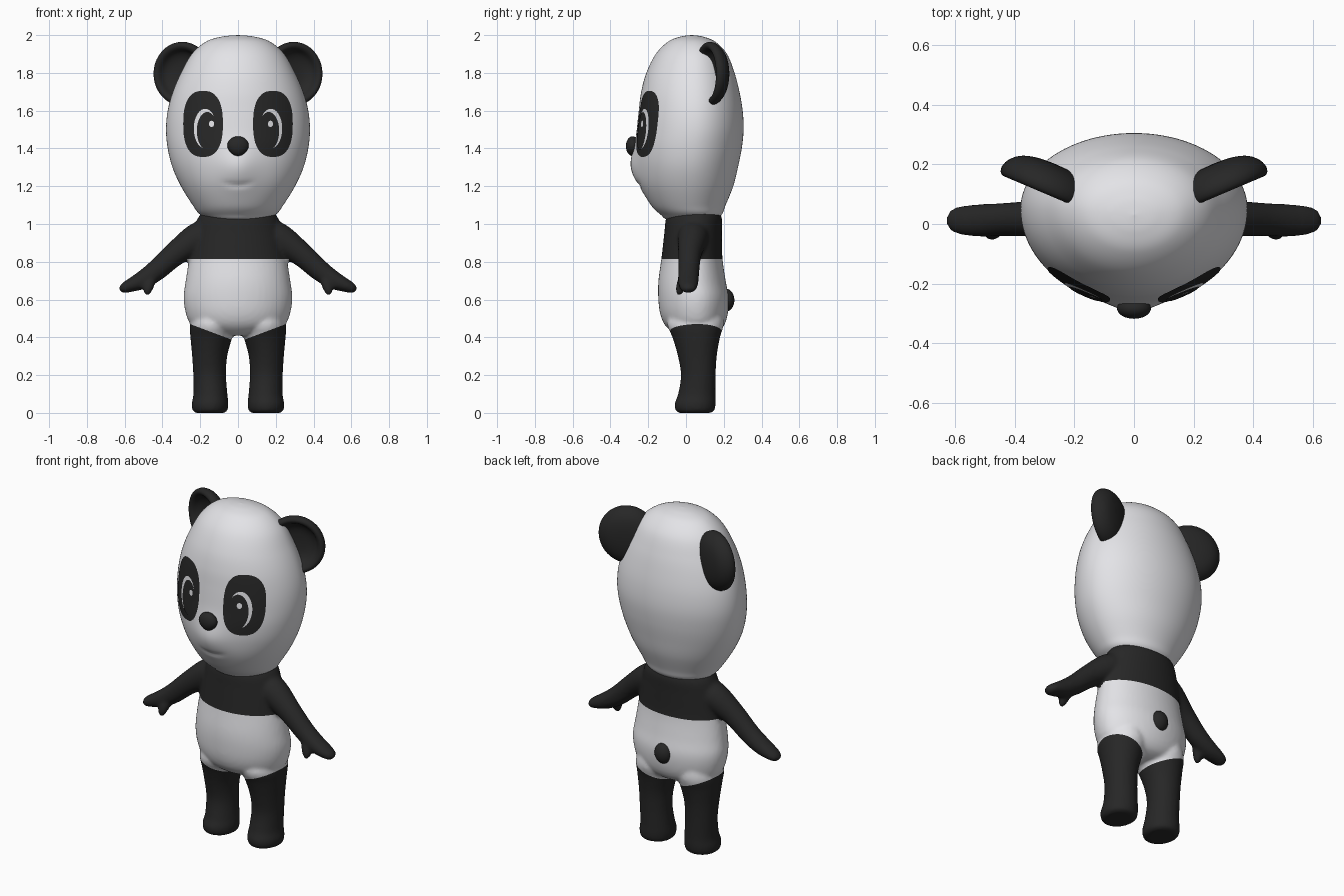
import bpy, bmesh, math
from mathutils import Vector, Matrix
from mathutils.bvhtree import BVHTree

if "Cube" in bpy.data.objects:
    bpy.data.objects.remove(bpy.data.objects["Cube"])


def material(name, rgb):
    m = bpy.data.materials.new(name)
    m.diffuse_color = (*rgb, 1)
    m.use_nodes = True
    m.node_tree.nodes["Principled BSDF"].inputs["Base Color"].default_value = m.diffuse_color
    return m


WHITE = material("white_fur", (0.8, 0.8, 0.83))
BLACK = material("black_fur", (0.02, 0.02, 0.02))


def finish(name, bm, *mats):
    mesh = bpy.data.meshes.new(name)
    bm.to_mesh(mesh)
    bm.free()
    for m in mats:
        mesh.materials.append(m)
    for p in mesh.polygons:
        p.use_smooth = True
    ob = bpy.data.objects.new(name, mesh)
    bpy.context.collection.objects.link(ob)
    return ob


def refine(rows, steps):
    """Smooth curve through the rows of a profile."""
    out = []
    n = len(rows)
    for i in range(n - 1):
        a, b, c, d = (rows[max(0, min(n - 1, i + k))] for k in (-1, 0, 1, 2))
        for s in range(steps):
            t = s / steps
            out.append([0.5 * (2 * q + (r - p) * t + (2 * p - 5 * q + 4 * r - u) * t * t
                               + (3 * q - p - 3 * r + u) * t ** 3)
                        for p, q, r, u in zip(a, b, c, d)])
    return out + [list(rows[-1])]


def skin_rings(bm, rings):
    loops = [[bm.verts.new(p) for p in ring] for ring in rings]
    n = len(loops[0])
    for a, b in zip(loops, loops[1:]):
        for i in range(n):
            j = (i + 1) % n
            bm.faces.new((a[i], a[j], b[j], b[i]))
    bm.faces.new(loops[0][::-1])
    bm.faces.new(loops[-1])


def loft(bm, rows, steps=5, n=48, mid=0.55):
    """Rows: height, centre x, half width, front y, back y."""
    rings = []
    for z, cx, w, yf, yb in refine(rows, steps):
        yc = yf + mid * (yb - yf)
        ring = []
        for i in range(n):
            a = 2 * math.pi * i / n
            s = math.sin(a)
            ring.append((cx + max(w, 0.0005) * math.cos(a),
                         yc + s * ((yb - yc) if s > 0 else (yc - yf)), z))
        rings.append(ring)
    skin_rings(bm, rings)


def tube(bm, rows, steps=4, n=20):
    """Rows: x, y, z, radius in the front plane, radius in depth."""
    pts = refine(rows, steps)
    rings = []
    for k, (x, y, z, r, ry) in enumerate(pts):
        t = Vector(pts[min(k + 1, len(pts) - 1)][:3]) - Vector(pts[max(k - 1, 0)][:3])
        up = t.cross(Vector((0, 1, 0))).normalized()
        side = up.cross(t).normalized()
        rings.append([Vector((x, y, z)) + up * r * math.cos(a) + side * ry * math.sin(a)
                      for a in (2 * math.pi * i / n for i in range(n))])
    skin_rings(bm, rings)


def clean(bm):
    bmesh.ops.remove_doubles(bm, verts=bm.verts, dist=0.0008)
    bmesh.ops.recalc_face_normals(bm, faces=bm.faces)


# Head with muzzle and mouth crease
bm = bmesh.new()
loft(bm, [(1.015, 0, 0, 0.03, 0.05), (1.02, 0, 0.13, -0.09, 0.15), (1.05, 0, 0.2, -0.135, 0.19),
          (1.1, 0, 0.24, -0.185, 0.21), (1.2, 0, 0.302, -0.238, 0.25), (1.3, 0, 0.347, -0.262, 0.275),
          (1.4, 0, 0.372, -0.268, 0.295), (1.5, 0, 0.381, -0.26, 0.305), (1.6, 0, 0.372, -0.25, 0.3),
          (1.7, 0, 0.345, -0.237, 0.283), (1.8, 0, 0.302, -0.21, 0.257), (1.9, 0, 0.245, -0.16, 0.217),
          (1.965, 0, 0.17, -0.095, 0.155), (1.992, 0, 0.085, -0.03, 0.09), (2.0, 0, 0, 0.03, 0.031)],
     steps=8, n=96)
clean(bm)
for v in bm.verts:
    x, y, z = v.co
    if y < 0:
        v.co.y -= 0.03 * math.exp(-(x / 0.1) ** 2 - ((z - 1.3) / 0.1) ** 2)
        smile = 1.205 + 2.5 * x * x
        v.co.y += 0.008 * math.exp(-((z - smile) / 0.014) ** 2 - (x / 0.07) ** 4)
surface = BVHTree.FromBMesh(bm)
finish("head", bm, WHITE)


def face_plate(name, cx, cz, hw, hh, power, lift, mat, rings=8, n=48):
    """Thin oval that follows the face."""
    bm = bmesh.new()
    def put(k, a):
        c, s = math.cos(a), math.sin(a)
        r = k / rings
        x = cx + r * hw * math.copysign(abs(c) ** (2 / power), c)
        z = cz + r * hh * math.copysign(abs(s) ** (2 / power), s)
        hit = surface.ray_cast(Vector((x, -2, z)), Vector((0, 1, 0)))[0]
        return bm.verts.new((x, hit.y - lift, z))
    centre = put(0, 0)
    loops = [[put(k, 2 * math.pi * i / n) for i in range(n)] for k in range(1, rings + 1)]
    for i in range(n):
        j = (i + 1) % n
        bm.faces.new((centre, loops[0][i], loops[0][j]))
        for a, b in zip(loops, loops[1:]):
            bm.faces.new((a[i], b[i], b[j], a[j]))
    finish(name, bm, mat)


# Eyes, the glints both sit towards the same side
for s, tag, glint in ((-1, "left", -0.14), (1, "right", 0.172)):
    face_plate("eye_patch_" + tag, s * 0.185, 1.53, 0.105, 0.175, 2.5, 0.003, BLACK)
    face_plate("eye_white_" + tag, s * 0.174, 1.505, 0.06, 0.105, 2, 0.005, WHITE)
    face_plate("iris_" + tag, s * 0.163, 1.493, 0.055, 0.1, 2, 0.007, BLACK)
    face_plate("glint_" + tag, glint, 1.53, 0.014, 0.017, 2, 0.009, WHITE, 3, 16)


def ball(name, loc, size):
    bm = bmesh.new()
    bmesh.ops.create_uvsphere(bm, u_segments=32, v_segments=20, radius=1,
                              matrix=Matrix.Translation(loc) @ Matrix.Diagonal((*size, 1)))
    return finish(name, bm, BLACK)


# Nose, narrower at the bottom, and tail
nose = ball("nose", (0, -0.283, 1.412), (0.057, 0.035, 0.052))
for v in nose.data.vertices:
    v.co.x *= 1 + 3.5 * min(0, v.co.z - 1.41)
ball("tail", (0, 0.212, 0.597), (0.052, 0.044, 0.06))

# Cupped ears
cup = [(0, 0.05), (0.06, 0.047), (0.115, 0.034), (0.15, 0.01), (0.168, -0.02), (0.166, -0.045),
       (0.15, -0.055), (0.132, -0.045), (0.112, -0.015), (0.07, 0.005), (0, 0.01)]
for s, tag in ((-1, "left"), (1, "right")):
    bm = bmesh.new()
    u = Vector((s * 0.92, 0.39, 0)).normalized()
    back = Vector((-s * 0.39, 0.92, 0)).normalized()
    rings = []
    for r, h in refine(cup, 3):
        rings.append([Vector((s * 0.283, 0.155, 1.795)) + back * h
                      + max(r, 0.0003) * (u * math.cos(a) * 0.96 + Vector((0, 0, math.sin(a))))
                      for a in (2 * math.pi * i / 40 for i in range(40))])
    skin_rings(bm, rings)
    clean(bm)
    finish("ear_" + tag, bm, BLACK)

# Body: torso, legs, arms and thumbs fused into one skin
bm = bmesh.new()
loft(bm, [(0.41, 0, 0.1, -0.03, 0.13), (0.43, 0, 0.18, -0.075, 0.175), (0.47, 0, 0.25, -0.115, 0.205),
          (0.53, 0, 0.277, -0.138, 0.222), (0.61, 0, 0.288, -0.147, 0.226), (0.7, 0, 0.277, -0.146, 0.21),
          (0.82, 0, 0.258, -0.13, 0.193), (0.95, 0, 0.235, -0.115, 0.19), (1.04, 0, 0.208, -0.103, 0.188),
          (1.1, 0, 0.15, -0.06, 0.15)])
for s in (-1, 1):
    loft(bm, [(0, s * 0.148, 0.075, -0.035, 0.13), (0.012, s * 0.148, 0.092, -0.055, 0.15),
              (0.05, s * 0.148, 0.097, -0.06, 0.157), (0.1, s * 0.146, 0.09, -0.042, 0.156),
              (0.2, s * 0.15, 0.087, -0.027, 0.157), (0.3, s * 0.15, 0.093, -0.043, 0.163),
              (0.4, s * 0.141, 0.111, -0.072, 0.18), (0.47, s * 0.132, 0.122, -0.1, 0.2),
              (0.55, s * 0.13, 0.1, -0.08, 0.19)], n=32)
    tube(bm, [(s * 0.13, 0.045, 0.95, 0.09, 0.09), (s * 0.22, 0.035, 0.92, 0.083, 0.08),
              (s * 0.335, 0.02, 0.84, 0.064, 0.062), (s * 0.435, 0.015, 0.752, 0.056, 0.056),
              (s * 0.51, 0.012, 0.702, 0.048, 0.055), (s * 0.57, 0.012, 0.675, 0.036, 0.05),
              (s * 0.61, 0.012, 0.658, 0.025, 0.038), (s * 0.627, 0.012, 0.651, 0.01, 0.016)])
    tube(bm, [(s * 0.455, 0.0, 0.735, 0.03, 0.03), (s * 0.468, -0.02, 0.69, 0.03, 0.028),
              (s * 0.478, -0.033, 0.65, 0.024, 0.023), (s * 0.482, -0.038, 0.625, 0.012, 0.012)])
clean(bm)
body = finish("body", bm, WHITE, BLACK)
remesh = body.modifiers.new("fuse", 'REMESH')
remesh.mode = 'VOXEL'
remesh.voxel_size = 0.011
smooth = body.modifiers.new("soften", 'SMOOTH')
smooth.factor = 0.5
smooth.iterations = 4
bm = bmesh.new()
bm.from_object(body, bpy.context.evaluated_depsgraph_get())
body.modifiers.clear()

# Cut clean colour borders under the chest and round the thighs
for co, no in (((0, 0, 0.815), (0, 0, 1)), ((0, 0, 0.375), (-0.375, 0, 1)), ((0, 0, 0.375), (0.375, 0, 1))):
    bmesh.ops.bisect_plane(bm, geom=bm.verts[:] + bm.edges[:] + bm.faces[:], dist=1e-5,
                           plane_co=co, plane_no=no)
for f in bm.faces:
    c = f.calc_center_median()
    x = abs(c.x)
    chest = c.z > 0.815
    arm = c.z > 0.55 and x > 0.263 + 0.2 * (0.815 - c.z)
    leg = c.z < 0.375 + 0.375 * x and c.z < 0.55
    f.material_index = int(chest or arm or leg)
    f.smooth = True
bm.to_mesh(body.data)
bm.free()
